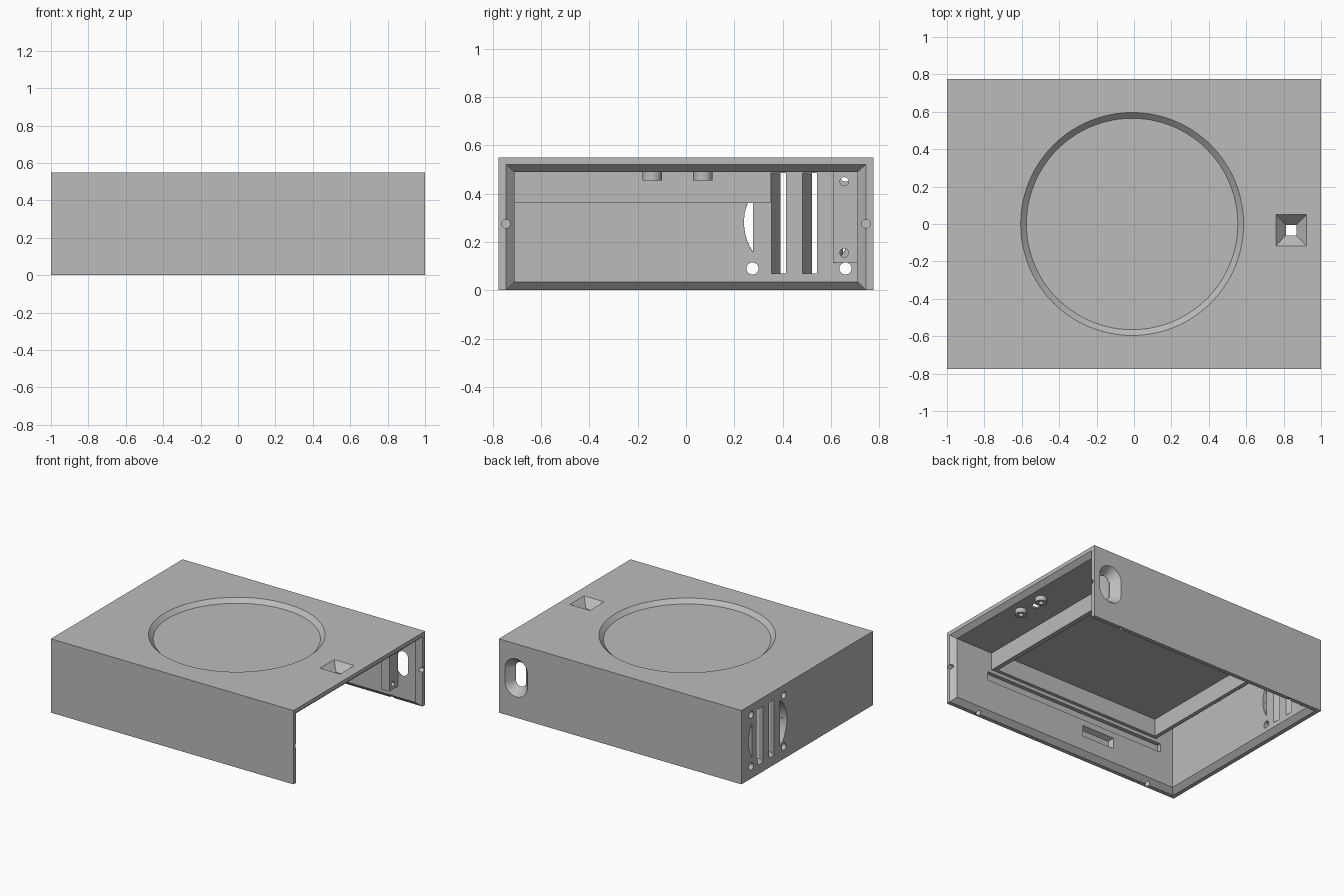
import bpy, bmesh
from math import cos, sin, pi, acos

if "Cube" in bpy.data.objects:
    bpy.data.objects.remove(bpy.data.objects["Cube"], do_unlink=True)

grey = bpy.data.materials.new("plain_grey")
grey.use_nodes = True
colour = (0.5, 0.5, 0.5, 1)
grey.diffuse_color = colour
grey.node_tree.nodes["Principled BSDF"].inputs["Base Color"].default_value = colour


def rect(u0, u1, v0, v1):
    return [(u0, v0), (u1, v0), (u1, v1), (u0, v1)]


def circle(u, v, r, n=32):
    return [(u + r * cos(2 * pi * i / n), v + r * sin(2 * pi * i / n)) for i in range(n)]


def slot(u, v, r, height, n=16):
    """Upright slot with round ends."""
    rise = height / 2 - r
    top = [(u + r * cos(pi * i / n), v + rise + r * sin(pi * i / n)) for i in range(n + 1)]
    return top + [(2 * u - a, 2 * v - b) for a, b in top]


def segment(u, v, r, chord, side, n=20):
    """Part of a circle beyond a vertical chord."""
    half = acos(chord / r)
    angles = [-half + 2 * half * i / n for i in range(n + 1)]
    return [(u + side * r * cos(a), v + r * sin(a)) for a in angles]


def loft(name, axis, w0, loop0, w1, loop1=None):
    """Closed solid between two outlines lying across the given axis."""
    place = {"x": lambda u, v, w: (w, u, v),
             "y": lambda u, v, w: (u, w, v),
             "z": lambda u, v, w: (u, v, w)}[axis]
    bm = bmesh.new()
    a = [bm.verts.new(place(u, v, w0)) for u, v in loop0]
    b = [bm.verts.new(place(u, v, w1)) for u, v in (loop1 or loop0)]
    bm.faces.new(a)
    bm.faces.new(b)
    for i in range(len(a)):
        j = (i + 1) % len(a)
        bm.faces.new((a[i], a[j], b[j], b[i]))
    bmesh.ops.recalc_face_normals(bm, faces=bm.faces)
    mesh = bpy.data.meshes.new(name)
    bm.to_mesh(mesh)
    bm.free()
    mesh.materials.append(grey)
    obj = bpy.data.objects.new(name, mesh)
    bpy.context.collection.objects.link(obj)
    return obj


def cut(target, *shape):
    """Subtract a lofted solid, then discard it."""
    cutter = loft("cutter", *shape)
    cutter.hide_render = True
    mod = target.modifiers.new("cut", "BOOLEAN")
    mod.operation = "DIFFERENCE"
    mod.solver = "EXACT"
    mod.object = cutter
    bpy.ops.object.select_all(action="DESELECT")
    bpy.context.view_layer.objects.active = target
    target.select_set(True)
    bpy.ops.object.modifier_apply(modifier=mod.name)
    bpy.data.objects.remove(cutter, do_unlink=True)


# Outer case, open below and at the +x end, with bevelled inner rims
case = loft("case", "z", 0, rect(-1, 1, -0.775, 0.775), 0.55)
cut(case, "z", -0.1, rect(-0.935, 1.1, -0.71, 0.71), 0.49)
cut(case, "z", -0.01, rect(-0.98, 1.1, -0.755, 0.755), 0.036, rect(-0.934, 1.1, -0.709, 0.709))
cut(case, "x", 1.01, rect(-0.755, 0.755, -0.1, 0.53), 0.964, rect(-0.709, 0.709, -0.1, 0.489))

# Round dish and square funnel in the top
cut(case, "z", 0.551, circle(-0.01, 0, 0.597, 128), 0.52, circle(-0.01, 0, 0.565, 128))
cut(case, "z", 0.551, rect(0.757, 0.923, -0.118, 0.051), 0.485, rect(0.817, 0.863, -0.056, -0.01))

# Fan vent in the -x wall: slanted bars, rounded ends, screw holes
outer, inner = -1.001, -0.93
for y in (0.35, 0.48):
    cut(case, "x", outer, rect(y + 0.042, y + 0.104, 0.07, 0.485),
        inner, rect(y, y + 0.06, 0.07, 0.485))
for side, chord_out, chord_in in ((-1, 0.145, 0.19), (1, 0.185, 0.145)):
    cut(case, "x", outer, segment(0.465, 0.28, 0.225, chord_out, side),
        inner, segment(0.465, 0.28, 0.225, chord_in, side))
for y in (0.275, 0.66):
    for z in (0.09, 0.475):
        cut(case, "x", outer, circle(y, z, 0.025), inner)

# Countersunk cable slot in the back wall
cut(case, "y", 0.776, slot(0.857, 0.297, 0.095, 0.285), 0.70, slot(0.864, 0.297, 0.034, 0.165))

# Long groove and tapered pocket inside the front wall
cut(case, "y", -0.70, rect(-0.83, 0.69, 0.27, 0.335), -0.74)
cut(case, "y", -0.70, rect(-0.42, -0.14, 0.14, 0.23), -0.745, rect(-0.40, -0.16, 0.16, 0.21))

# Small fixing holes in the rims
for side in (-1, 1):
    cut(case, "x", 1.01, circle(side * 0.745, 0.275, 0.018, 16), 0.95)
    for x in (-0.74, 0.75):
        cut(case, "z", -0.01, circle(x, side * 0.745, 0.018, 16), 0.04)

# Rectangular tray frame under the top
frame = loft("tray_frame", "z", 0.36, rect(-0.79, 0.66, -0.72, 0.35), 0.495)
cut(frame, "z", 0.3, rect(-0.76, 0.625, -0.685, 0.315), 0.6)

# Screw post on the back wall
post = loft("screw_post", "z", 0.115, rect(0.75, 0.82, 0.61, 0.715), 0.495)
for z in (0.155, 0.45):
    cut(post, "x", 0.7, circle(0.655, z, 0.018, 16), 0.9)

# Hollow pegs hanging under the top
parts = [case, frame, post]
for name, y in (("front_peg", -0.14), ("rear_peg", 0.07)):
    peg = loft(name, "z", 0.455, circle(0.88, y, 0.04), 0.495)
    cut(peg, "z", 0.4, circle(0.88, y, 0.018, 16), 0.489)
    parts.append(peg)

bpy.ops.object.select_all(action="DESELECT")
for obj in parts:
    obj.select_set(True)
bpy.context.view_layer.objects.active = case
bpy.ops.object.shade_smooth_by_angle(angle=pi / 7)
